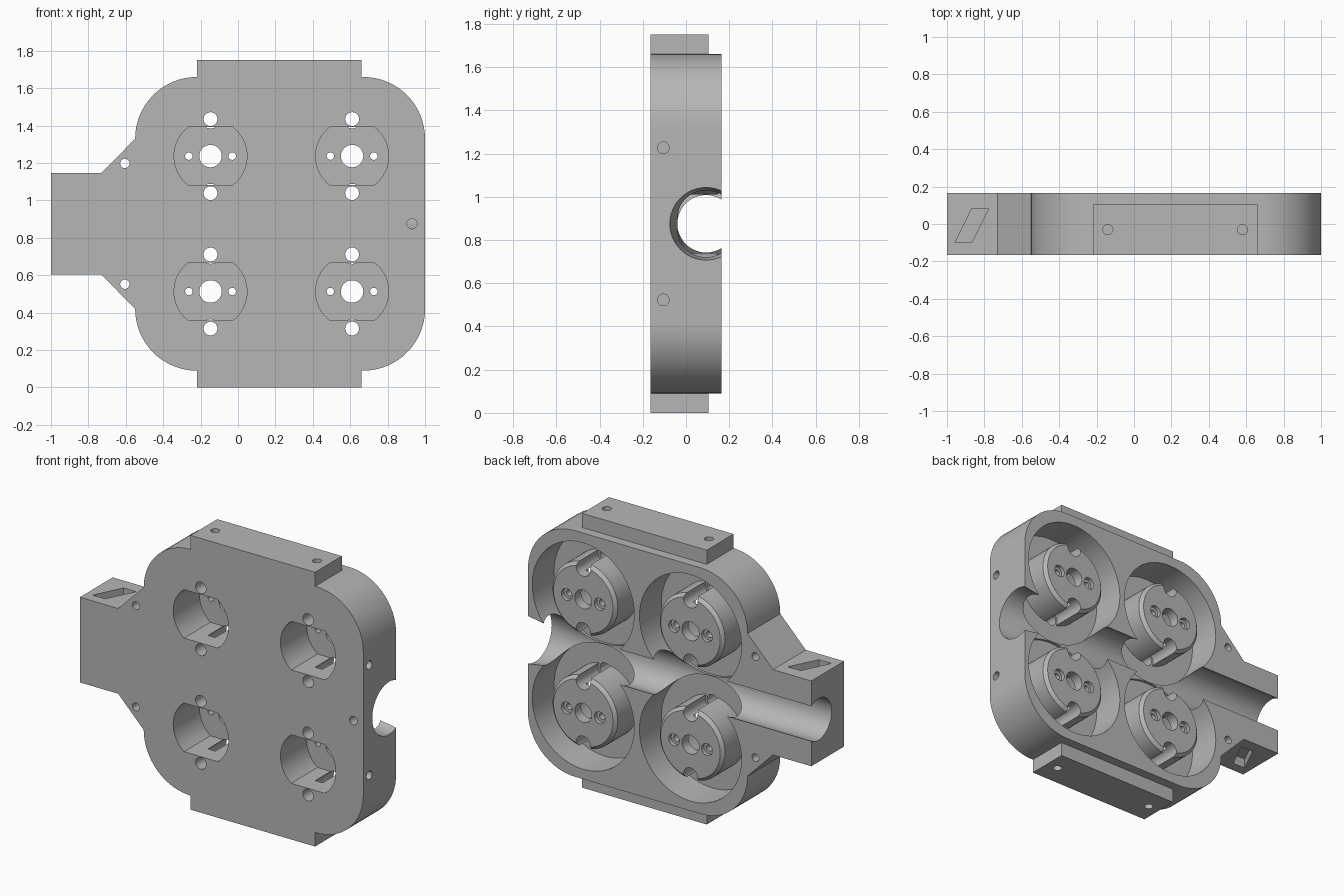
import bpy, bmesh, math
from mathutils import Matrix, Vector

cube = bpy.data.objects.get("Cube")
if cube:
    bpy.data.objects.remove(cube, do_unlink=True)

FRONT, BACK, MID = -0.165, 0.165, 0.875
FLOOR = -0.055

grey = bpy.data.materials.new("plain_grey")
grey.use_nodes = True
grey.diffuse_color = (0.47, 0.47, 0.47, 1)
grey.node_tree.nodes["Principled BSDF"].inputs["Base Color"].default_value = (0.47, 0.47, 0.47, 1)


def finish(name, bm):
    bmesh.ops.remove_doubles(bm, verts=bm.verts, dist=1e-5)
    bmesh.ops.recalc_face_normals(bm, faces=bm.faces)
    mesh = bpy.data.meshes.new(name)
    bm.to_mesh(mesh)
    bm.free()
    mesh.materials.append(grey)
    ob = bpy.data.objects.new(name, mesh)
    bpy.context.collection.objects.link(ob)
    return ob


def prism(name, points, axis, start, end):
    """Extrude a flat outline: (x, z) along y, or (x, y) along z."""
    place = (lambda p: (p[0], start, p[1])) if axis == 'Y' else (lambda p: (p[0], p[1], start))
    step = Vector((0, end - start, 0)) if axis == 'Y' else Vector((0, 0, end - start))
    bm = bmesh.new()
    face = bm.faces.new([bm.verts.new(place(p)) for p in points])
    out = bmesh.ops.extrude_face_region(bm, geom=[face], use_keep_orig=True)
    moved = [g for g in out["geom"] if isinstance(g, bmesh.types.BMVert)]
    bmesh.ops.translate(bm, verts=moved, vec=step)
    return finish(name, bm)


def lathe(name, profile, axis, centre, steps=32, closed=False):
    """Revolve (radius, height) points round an axis through centre."""
    bm = bmesh.new()
    verts = [bm.verts.new((r, 0, h)) for r, h in profile]
    pairs = list(zip(verts, verts[1:])) + ([(verts[-1], verts[0])] if closed else [])
    edges = [bm.edges.new(p) for p in pairs]
    bmesh.ops.spin(bm, geom=verts + edges, cent=(0, 0, 0), axis=(0, 0, 1),
                   angle=math.tau, steps=steps)
    turn = {'X': Matrix.Rotation(math.pi / 2, 4, 'Y'),
            'Y': Matrix.Rotation(-math.pi / 2, 4, 'X'),
            'Z': Matrix.Identity(4)}[axis]
    bmesh.ops.transform(bm, matrix=Matrix.Translation(centre) @ turn, verts=bm.verts)
    return finish(name, bm)


def rod(name, r, a, b, axis, centre, steps=32):
    return lathe(name, [(0, a), (r, a), (r, b), (0, b)], axis, centre, steps)


def arc(cx, cz, r, a, b, n=16):
    return [(cx + r * math.cos(a + (b - a) * i / n),
             cz + r * math.sin(a + (b - a) * i / n)) for i in range(n + 1)]


def combine(target, tool, operation='DIFFERENCE'):
    mod = target.modifiers.new("shape", 'BOOLEAN')
    mod.operation, mod.solver, mod.object = operation, 'EXACT', tool
    tool.hide_render = True
    bpy.context.view_layer.objects.active = target
    bpy.ops.object.modifier_apply(modifier=mod.name)
    bpy.data.objects.remove(tool, do_unlink=True)


# Rounded body with the chamfered cable tab on its right
q, R = math.pi / 2, 0.33
left, right, low, high = -0.55, 1.0, 0.09, 1.66
outline = (arc(right - R, low + R, R, -q, 0) + arc(right - R, high - R, R, 0, q)
           + arc(left + R, high - R, R, q, 2 * q)
           + [(-0.73, 1.147), (-1, 1.147), (-1, 0.603), (-0.73, 0.603)]
           + arc(left + R, low + R, R, 2 * q, 3 * q))
body = prism("motor_mount_body", outline, 'Y', FRONT, BACK)

# Mounting plate that sticks out above and below
plate = prism("mounting_plate", [(-0.22, 0), (0.66, 0), (0.66, 1.75), (-0.22, 1.75)],
              'Y', FRONT, 0.105)
combine(body, plate, 'UNION')

# Four round pockets, each with a hollow hub in its middle
ring = [(0.36, 0.2), (0.36, FLOOR), (0.23, FLOOR), (0.23, 0.145), (0.21, BACK), (0.21, 0.2)]
a = math.asin(0.155 / 0.195)
for x in (-0.147, 0.61):
    for z in (MID - 0.362, MID + 0.362):
        combine(body, lathe("ring_pocket", ring, 'Y', (x, 0, z), 64, True))

# Cable channel, flared at the left end
channel = [(0, -1.1), (0.133, -1.1), (0.133, 0.75), (0.168, 1.0), (0.168, 1.1), (0, 1.1)]
combine(body, lathe("cable_channel", channel, 'X', (0, 0.093, MID), 48))

# Hub hollows and screw holes
for x in (-0.147, 0.61):
    for z in (MID - 0.362, MID + 0.362):
        hollow = arc(x, z, 0.195, -a, a) + arc(x, z, 0.195, math.pi - a, math.pi + a)
        combine(body, prism("hub_hollow", hollow, 'Y', -0.2, 0.1))
        combine(body, rod("shaft_hole", 0.06, 0, 0.3, 'Y', (x, 0, z)))
        for s in (-1, 1):
            screw = [(0, 0), (0.02, 0), (0.02, 0.14), (0.038, 0.14), (0.038, 0.2), (0, 0.2)]
            combine(body, lathe("screw_hole", screw, 'Y', (x + s * 0.116, 0, z), 20))
            bolt = [(0, -0.3), (0.037, -0.3), (0.037, FLOOR), (0.05, FLOOR),
                    (0.05, 0.3), (0, 0.3)]
            combine(body, lathe("bolt_groove", bolt, 'Y', (x, 0, z + s * 0.198), 24))

# Small fixing holes and slanted strap slots, mirrored about the middle
for s in (-1, 1):
    combine(body, rod("tab_hole", 0.025, -0.3, 0.3, 'Y', (-0.605, 0, MID + s * 0.323), 20))
    combine(body, rod("side_hole", 0.027, 0.85, 1.1, 'X', (0, -0.105, MID + s * 0.352), 20))
    for x in (-0.14, 0.58):
        combine(body, rod("plate_hole", 0.027, -0.1, 0.1, 'Z',
                          (x, -0.03, MID + s * 0.875), 20))
    slot = [(-0.957, -0.1), (-0.868, -0.1), (-0.777, 0.083), (-0.867, 0.083)]
    combine(body, prism("strap_slot", slot, 'Z', MID + s * 0.21, MID + s * 0.4))
combine(body, rod("front_hole", 0.027, -0.3, 0.0, 'Y', (0.93, 0, MID), 20))

# Smooth the round walls and keep the edges sharp
bpy.ops.object.select_all(action='DESELECT')
body.select_set(True)
bpy.context.view_layer.objects.active = body
bpy.ops.object.shade_smooth_by_angle(angle=math.radians(30))
